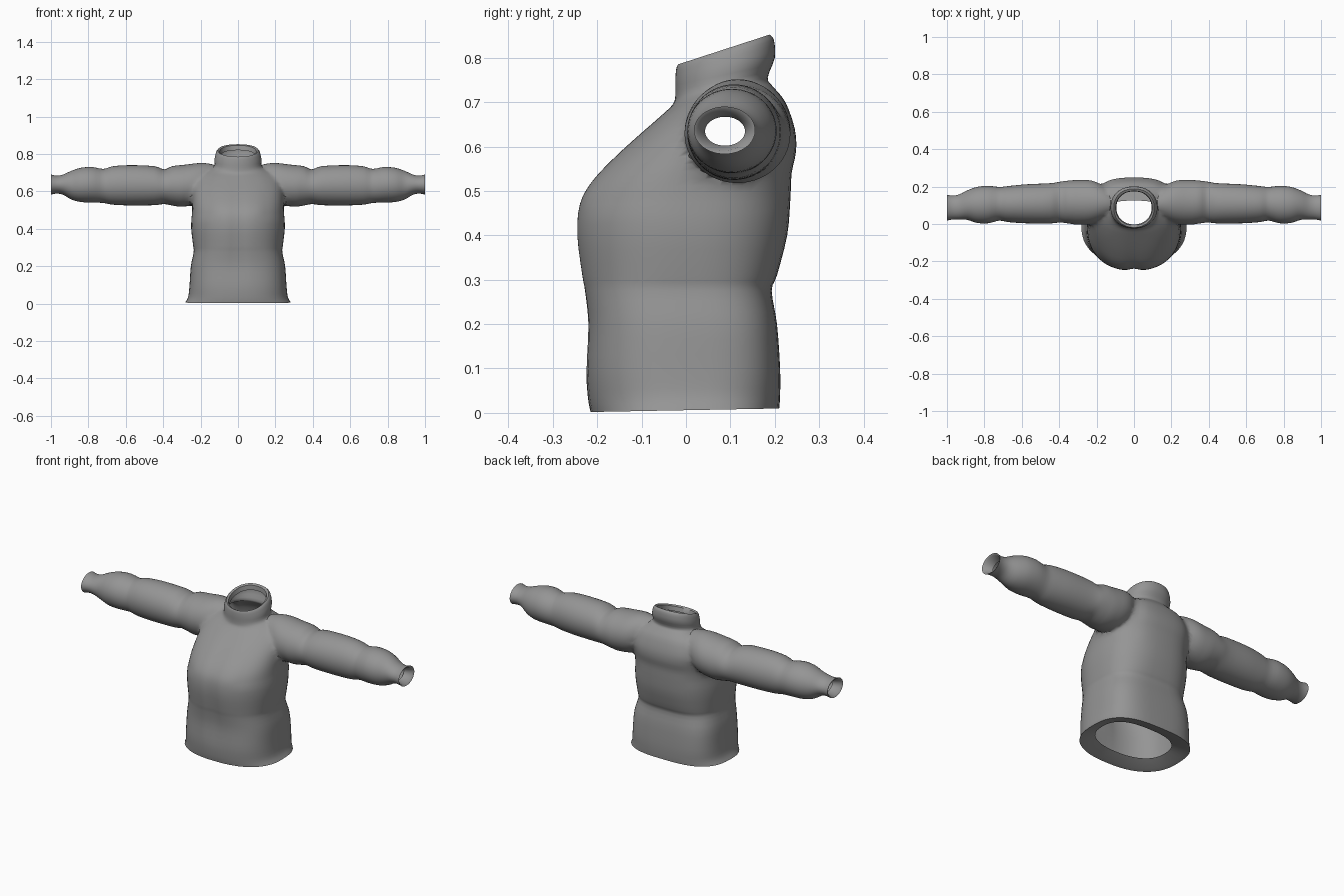
import bpy, bmesh, math
from mathutils import Vector

cube = bpy.data.objects.get("Cube")
if cube:
    bpy.data.objects.remove(cube, do_unlink=True)

cloth = bpy.data.materials.new("grey cloth")
cloth.use_nodes = True
cloth.diffuse_color = (0.3, 0.3, 0.3, 1)
cloth.node_tree.nodes["Principled BSDF"].inputs["Base Color"].default_value = (0.3, 0.3, 0.3, 1)

SIDES = 56


def spline(rows, steps=3):
    """Catmull-Rom interpolation through the rows."""
    out = []
    for i in range(len(rows) - 1):
        a, b, c, d = (Vector(rows[min(max(j, 0), len(rows) - 1)]) for j in range(i - 1, i + 3))
        for s in range(steps):
            t = s / steps
            out.append(b + (c - a) * (t / 2) + (a * 2 - b * 5 + c * 4 - d) * (t * t / 2)
                       + (b * 3 - a - c * 3 + d) * (t ** 3 / 2))
    return out + [Vector(rows[-1])]


def loft(name, rings):
    """Closed skin over rings of points, capped by one polygon at each end."""
    bm = bmesh.new()
    loops = [[bm.verts.new(p) for p in ring] for ring in rings]
    for a, b in zip(loops, loops[1:]):
        for i in range(SIDES):
            j = (i + 1) % SIDES
            bm.faces.new((a[i], a[j], b[j], b[i]))
    bm.faces.new(loops[0])
    bm.faces.new(loops[-1])
    bmesh.ops.recalc_face_normals(bm, faces=bm.faces)
    mesh = bpy.data.meshes.new(name)
    bm.to_mesh(mesh)
    bm.free()
    mesh.materials.append(cloth)
    obj = bpy.data.objects.new(name, mesh)
    bpy.context.collection.objects.link(obj)
    return obj


def power(v, n):
    return math.copysign(abs(v) ** (2 / n), v)


def torso_ring(row):
    zf, zb, w, yf, yb, n = row
    ring = []
    for i in range(SIDES):
        a = math.tau * i / SIDES
        k = n if math.sin(a) < 0 else n + (n - 2) * 1.2     # squarer back
        x, v = w * power(math.cos(a), k), power(math.sin(a), k)
        y = (yf + yb) / 2 + v * (yb - yf) / 2
        z = zf + (zb - zf) * (v + 1) / 2
        if v < 0 and 0.08 < z < 0.7:                         # front closure groove
            y += 0.012 * math.exp(-(x / 0.035) ** 2) * math.sin(math.pi * (z - 0.08) / 0.62)
        ring.append((x, y, z))
    return ring


def sleeve_ring(row, side):
    x, y0, y1, z0, z1 = row
    ring = []
    for i in range(SIDES):
        a = math.tau * i / SIDES
        ring.append((side * x, (y0 + y1) / 2 + math.cos(a) * (y1 - y0) / 2,
                     (z0 + z1) / 2 + math.sin(a) * (z1 - z0) / 2))
    return ring


# Torso: front height, back height, half width, front y, back y, squareness
hem_fold = [(0.035, 0.04, 0.205, -0.145, 0.125, 2.3), (0.008, 0.015, 0.262, -0.195, 0.19, 2.4)]
body = [
    (0.002, 0.010, 0.282, -0.215, 0.210, 2.4), (0.035, 0.04, 0.266, -0.221, 0.212, 2.5),
    (0.10, 0.10, 0.259, -0.225, 0.212, 2.6), (0.20, 0.20, 0.252, -0.222, 0.205, 2.6),
    (0.275, 0.275, 0.237, -0.231, 0.193, 2.5), (0.31, 0.31, 0.240, -0.238, 0.205, 2.4),
    (0.40, 0.40, 0.250, -0.250, 0.228, 2.3), (0.47, 0.48, 0.248, -0.244, 0.235, 2.3),
    (0.52, 0.54, 0.246, -0.217, 0.238, 2.3), (0.57, 0.59, 0.245, -0.170, 0.248, 2.3),
    (0.62, 0.64, 0.240, -0.115, 0.245, 2.3), (0.67, 0.70, 0.215, -0.057, 0.224, 2.2),
    (0.695, 0.735, 0.165, -0.030, 0.196, 2.1), (0.715, 0.755, 0.128, -0.024, 0.184, 2.1),
    (0.75, 0.80, 0.125, -0.024, 0.200, 2.1), (0.775, 0.84, 0.117, -0.022, 0.198, 2.1),
    (0.785, 0.852, 0.108, -0.018, 0.188, 2.1)]
collar_fold = [(0.78, 0.846, 0.098, -0.008, 0.176, 2.1), (0.755, 0.82, 0.094, -0.002, 0.174, 2.1)]
jacket = loft("jacket", [torso_ring(r) for r in hem_fold + spline(body) + collar_fold])

# Sleeves: x, back-to-front span, height span
arm = [
    (0.09, 0.06, 0.15, 0.64, 0.725), (0.16, 0.03, 0.20, 0.57, 0.752),
    (0.22, 0.0, 0.235, 0.53, 0.752), (0.29, -0.005, 0.236, 0.517, 0.742),
    (0.35, 0.003, 0.232, 0.524, 0.735), (0.395, 0.008, 0.226, 0.532, 0.718),
    (0.45, 0.003, 0.218, 0.526, 0.735), (0.58, 0.004, 0.212, 0.525, 0.740),
    (0.67, 0.010, 0.203, 0.529, 0.734), (0.72, 0.018, 0.198, 0.538, 0.720),
    (0.78, 0.004, 0.204, 0.540, 0.730), (0.84, 0.006, 0.198, 0.543, 0.726),
    (0.89, 0.022, 0.180, 0.556, 0.710), (0.935, 0.024, 0.158, 0.582, 0.690),
    (0.97, 0.024, 0.152, 0.588, 0.684), (1.0, 0.018, 0.156, 0.583, 0.690)]
cuff_fold = [(0.995, 0.026, 0.146, 0.591, 0.680), (0.95, 0.043, 0.133, 0.602, 0.667)]
for side in (1, -1):
    sleeve = loft("sleeve", [sleeve_ring(r, side) for r in spline(arm) + cuff_fold])
    mod = jacket.modifiers.new("join_sleeve", "BOOLEAN")
    mod.operation, mod.solver, mod.object = "UNION", "EXACT", sleeve
    bpy.context.view_layer.objects.active = jacket
    bpy.ops.object.modifier_apply(modifier=mod.name)
    bpy.data.objects.remove(sleeve, do_unlink=True)

# Open the neck, hem and cuffs, then soften the shoulder seams
bm = bmesh.new()
bm.from_mesh(jacket.data)
bmesh.ops.delete(bm, geom=[f for f in bm.faces if len(f.verts) > 30], context="FACES")
bmesh.ops.remove_doubles(bm, verts=bm.verts, dist=0.0015)
seam = [v for v in bm.verts if 0.135 < abs(v.co.x) < 0.31 and v.co.z > 0.47]
for _ in range(6):
    bmesh.ops.smooth_vert(bm, verts=seam, factor=0.5, use_axis_x=True, use_axis_y=True, use_axis_z=True)
bm.to_mesh(jacket.data)
bm.free()

bpy.ops.object.select_all(action="DESELECT")
jacket.select_set(True)
bpy.context.view_layer.objects.active = jacket
bpy.ops.object.shade_smooth_by_angle(angle=math.radians(50))
